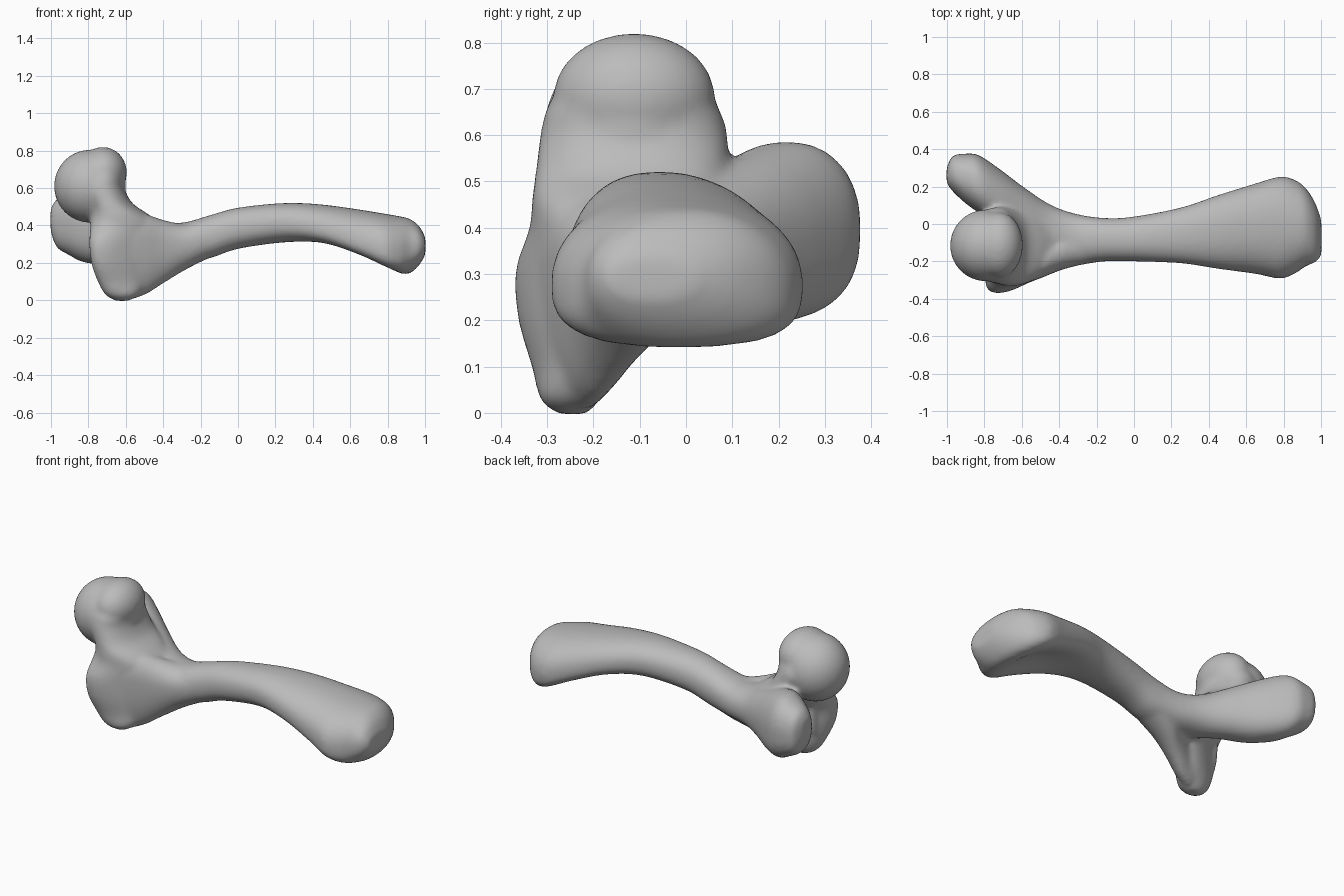
import bpy, bmesh, math
from mathutils import Matrix

cube = bpy.data.objects.get("Cube")
if cube:
    bpy.data.objects.remove(cube, do_unlink=True)

SIDES, STEPS = 40, 5


def power(v, e):
    return math.copysign(abs(v) ** e, v)


def spline(rows):
    """Smoothly interpolate all values between the given section rows."""
    out = []
    for i in range(len(rows) - 1):
        a, b = rows[max(i - 1, 0)], rows[i]
        c, d = rows[i + 1], rows[min(i + 2, len(rows) - 1)]
        for s in range(STEPS):
            t = s / STEPS
            row = []
            for p0, p1, p2, p3 in zip(a, b, c, d):
                row.append(0.5 * (2 * p1 + (p2 - p0) * t + (2 * p0 - 5 * p1 + 4 * p2 - p3) * t * t
                                  + (3 * p1 - p0 - 3 * p2 + p3) * t ** 3))
            out.append(row)
    out.append(rows[-1])
    return out


def loft(bm, rows, ring):
    """Skin a closed solid through the sections made by ring(row)."""
    rings = [[bm.verts.new(p) for p in ring(r)] for r in spline(rows)]
    faces = [bm.faces.new(rings[0]), bm.faces.new(rings[-1])]
    for a, b in zip(rings, rings[1:]):
        for k in range(SIDES):
            n = (k + 1) % SIDES
            faces.append(bm.faces.new((a[k], a[n], b[n], b[k])))
    bmesh.ops.recalc_face_normals(bm, faces=faces)


def shaft_ring(row):
    """Section across x: widest at a chosen height, optionally hollow below."""
    x, y0, y1, z0, z1, mid, hollow, low = row
    zm = z0 + (z1 - z0) * mid
    pts = []
    for k in range(SIDES):
        a = 2 * math.pi * k / SIDES
        c, s = math.cos(a), math.sin(a)
        y = (y0 + y1) / 2 + (y1 - y0) / 2 * power(c, 0.9)
        if s >= 0:
            z = zm + (z1 - zm) * s ** 0.9
        else:
            z = zm - (zm - z0) * abs(s) ** low + hollow * abs(s) ** 5
        pts.append((x, y, z))
    return pts


def neck_ring(row):
    """Section across z: a rounded box, sheared in plan."""
    z, x0, x1, y0, y1, shear = row
    pts = []
    for k in range(SIDES):
        a = 2 * math.pi * k / SIDES
        dx = (x1 - x0) / 2 * power(math.cos(a), 0.9)
        y = (y0 + y1) / 2 + (y1 - y0) / 2 * power(math.sin(a), 0.9)
        pts.append(((x0 + x1) / 2 + dx, y + shear * dx, z))
    return pts


def ball(bm, centre, radii):
    bmesh.ops.create_uvsphere(bm, u_segments=32, v_segments=20, radius=1,
                              matrix=Matrix.Translation(centre) @ Matrix.Diagonal((*radii, 1)))


bm = bmesh.new()

# Rear lobe flowing into the arched shaft and the flared far end
loft(bm, [
    (-1.002, .22, .30, .37, .49, .5, 0, .75),
    (-0.97, .175, .363, .285, .54, .5, 0, .7),
    (-0.90, .11, .376, .24, .568, .5, 0, .7),
    (-0.83, .06, .368, .205, .587, .5, 0, .7),
    (-0.72, -.01, .295, .19, .55, .5, 0, .75),
    (-0.58, -.08, .19, .20, .485, .5, 0, .9),
    (-0.44, -.18, .10, .20, .43, .5, 0, .9),
    (-0.30, -.21, .052, .20, .415, .5, 0, .9),
    (-0.15, -.20, .032, .225, .455, .5, 0, .9),
    (0.00, -.20, .04, .275, .495, .5, 0, .9),
    (0.25, -.21, .088, .31, .52, .5, 0, .8),
    (0.45, -.24, .155, .287, .512, .42, .022, .75),
    (0.65, -.267, .217, .212, .485, .38, .055, .65),
    (0.78, -.292, .253, .152, .464, .40, .05, .6),
    (0.86, -.265, .236, .128, .45, .43, .02, .62),
    (0.92, -.225, .19, .145, .435, .46, 0, .7),
    (0.97, -.205, .11, .19, .395, .5, 0, .8),
    (1.002, -.17, .02, .245, .335, .5, 0, .9),
], shaft_ring)

# Web that sweeps the underside of the shaft down into the front crest
loft(bm, [
    (-0.74, -.345, -.17, .12, .40, .7, 0, .8),
    (-0.60, -.325, -.14, .012, .45, .7, 0, .9),
    (-0.50, -.290, -.11, .028, .46, .7, 0, .9),
    (-0.40, -.25, -.06, .09, .43, .65, 0, .9),
    (-0.30, -.222, 0, .152, .41, .6, 0, .9),
    (-0.20, -.205, .02, .205, .42, .55, 0, .9),
    (-0.08, -.18, .01, .26, .44, .5, 0, .9),
], shaft_ring)

# Front crest rising through the neck into the joint
loft(bm, [
    (-0.003, -.655, -.585, -.275, -.215, 0),
    (0.03, -.71, -.53, -.315, -.185, .1),
    (0.10, -.75, -.48, -.322, -.15, .3),
    (0.20, -.785, -.44, -.335, -.13, .42),
    (0.31, -.795, -.42, -.335, -.10, .46),
    (0.40, -.79, -.41, -.325, -.01, .3),
    (0.46, -.79, -.48, -.33, .05, .18),
    (0.52, -.81, -.565, -.325, .085, .08),
    (0.60, -.86, -.608, -.315, .09, 0),
    (0.66, -.86, -.612, -.30, .07, 0),
    (0.72, -.82, -.64, -.26, .03, 0),
], neck_ring)

# Domed joint head with its overhanging rim
ball(bm, (-.792, -.115, .61), (.192, .192, .195))
ball(bm, (-.722, -.112, .683), (.128, .175, .137))

mesh = bpy.data.meshes.new("bone")
bm.to_mesh(mesh)
bm.free()
bone = bpy.data.objects.new("bone", mesh)
bpy.context.collection.objects.link(bone)

# Plain grey surface
grey = bpy.data.materials.new("plain grey")
grey.use_nodes = True
colour = (0.5, 0.5, 0.5, 1)
grey.diffuse_color = colour
grey.node_tree.nodes["Principled BSDF"].inputs["Base Color"].default_value = colour
mesh.materials.append(grey)

# Fuse the parts into one smooth skin and soften the joins
remesh = bone.modifiers.new("fuse", 'REMESH')
remesh.mode = 'VOXEL'
remesh.voxel_size = 0.012
remesh.use_smooth_shade = True
soft = bone.modifiers.new("soften", 'SMOOTH')
soft.factor = 0.5
soft.iterations = 12
